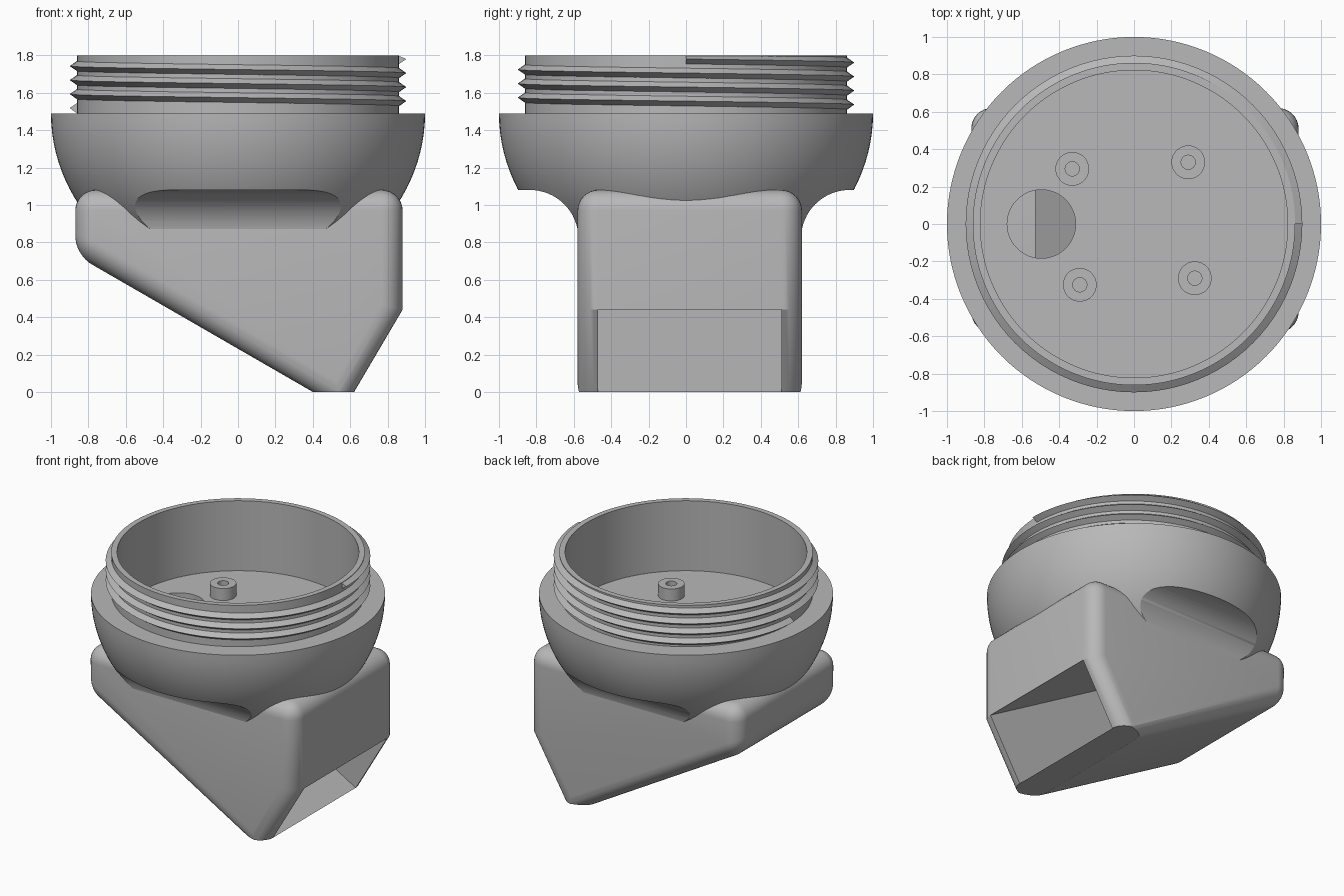
import bpy, bmesh, math
from mathutils import Vector

cube = bpy.data.objects.get("Cube")
if cube:
    bpy.data.objects.remove(cube)

grey = bpy.data.materials.new("plain grey")
grey.use_nodes = True
grey.diffuse_color = (0.48, 0.48, 0.48, 1)
grey.node_tree.nodes["Principled BSDF"].inputs["Base Color"].default_value = grey.diffuse_color


def finish(bm, name):
    bmesh.ops.recalc_face_normals(bm, faces=bm.faces)
    mesh = bpy.data.meshes.new(name)
    bm.to_mesh(mesh)
    bm.free()
    mesh.materials.append(grey)
    ob = bpy.data.objects.new(name, mesh)
    bpy.context.collection.objects.link(ob)
    return ob


def prism(points, start, end, place):
    """Extrude a closed outline; place(a, b, depth) gives each 3D point."""
    bm = bmesh.new()
    rings = [[bm.verts.new(place(a, b, d)) for a, b in points] for d in (start, end)]
    bm.faces.new(rings[0])
    bm.faces.new(rings[1][::-1])
    n = len(points)
    for i in range(n):
        j = (i + 1) % n
        bm.faces.new((rings[0][i], rings[0][j], rings[1][j], rings[1][i]))
    bmesh.ops.recalc_face_normals(bm, faces=bm.faces)
    return bm


def lathe(profile, steps, name, centre=(0, 0), closed=False):
    bm = bmesh.new()
    verts = [bm.verts.new((r, 0, z)) for r, z in profile]
    pairs = list(zip(verts, verts[1:]))
    if closed:
        pairs.append((verts[-1], verts[0]))
    edges = [bm.edges.new(p) for p in pairs]
    bmesh.ops.spin(bm, geom=verts + edges, cent=(0, 0, 0), axis=(0, 0, 1),
                   angle=math.tau, steps=steps, use_duplicate=False)
    bmesh.ops.remove_doubles(bm, verts=bm.verts, dist=1e-4)
    bmesh.ops.translate(bm, verts=bm.verts, vec=(*centre, 0))
    return finish(bm, name)


def boolean(ob, cutter, operation):
    mod = ob.modifiers.new(operation.lower(), "BOOLEAN")
    mod.object, mod.operation, mod.solver = cutter, operation, "EXACT"
    bpy.context.view_layer.objects.active = ob
    bpy.ops.object.modifier_apply(modifier=mod.name)


def smooth(ob):
    bpy.ops.object.select_all(action="DESELECT")
    ob.select_set(True)
    bpy.context.view_layer.objects.active = ob
    bpy.ops.object.shade_smooth_by_angle(angle=math.radians(28))


def side(x, z, y):
    return (x, y, z)


def end_on(y, z, x):
    return (x, y, z)


FRONT, BACK, WALL = -0.58, 0.62, 0.11
SHOULDER, TOP, FLOOR, LEDGE = 1.49, 1.8, 1.275, 1.08

# Wedge shaped base with rounded edges, cut flat underneath
outline = [(-0.87, LEDGE), (0.88, LEDGE), (0.88, 0.44), (0.565, -0.095), (-0.87, 0.733)]
bm = prism(outline, FRONT, BACK, side)
sharp = [Vector((x, 0, z)) for x, z in outline[2:4]]
rounded = []
for e in bm.edges:
    mid = (e.verts[0].co + e.verts[1].co) / 2
    mid.y = 0
    if all((mid - s).length > 0.01 for s in sharp):
        rounded.append(e)
bmesh.ops.bevel(bm, geom=rounded, offset=WALL, segments=8, profile=0.5, affect="EDGES")
bmesh.ops.bisect_plane(bm, geom=bm.verts[:] + bm.edges[:] + bm.faces[:],
                       plane_co=(0, 0, 0), plane_no=(0, 0, -1), clear_outer=True)
bmesh.ops.holes_fill(bm, edges=[e for e in bm.edges if e.is_boundary])
base = finish(bm, "wedge_base")

# Round bowl with open neck
curve = [(math.sin(a), SHOULDER - 0.93 * math.cos(a))
         for a in (math.pi / 2 * i / 28 for i in range(29))]
bowl = lathe(curve + [(0.862, SHOULDER), (0.862, TOP), (0.822, TOP),
                      (0.822, FLOOR), (0, FLOOR)], 128, "bowl_and_neck")

# Scooped hollows under the front and back of the bowl
R = 0.26
arc = [math.pi / 2 * i / 16 for i in range(17)]


def scoop(wall, s):
    return [(wall + s * (R - R * math.sin(a)), LEDGE - R + R * math.cos(a)) for a in arc[::-1]]


keep = [(FRONT + 0.005, 0.4)] + scoop(FRONT + 0.005, -1)
keep += [(-1.2, LEDGE), (-1.2, 2), (1.2, 2), (1.2, LEDGE)]
keep += scoop(BACK - 0.005, 1)[::-1] + [(BACK - 0.005, 0.4)]
mask = finish(prism(keep, -1.3, 1.3, end_on), "scoop_cutter")
boolean(bowl, mask, "INTERSECT")

# Sloping channel from the lower opening up to the round hole
channel = finish(prism([(0.707, -0.05), (0.967, 0.39), (0.88, 0.44), (-0.263, 1.1),
                        (-0.5, 1.1), (-0.7, 0.95), (-0.7, 0.762), (0.62, 0.0)],
                       FRONT + WALL, BACK - WALL, side), "channel_cutter")
hole = lathe([(0, 1.0), (0.183, 1.0), (0.183, 1.4), (0, 1.4)], 48,
             "hole_cutter", (-0.495, 0))
for part in (base, bowl):
    boolean(part, channel, "DIFFERENCE")
boolean(bowl, hole, "DIFFERENCE")
for cutter in (mask, channel, hole):
    bpy.data.objects.remove(cutter)

# Screw thread around the neck
bm = bmesh.new()
PITCH, TURNS, STEPS = 0.075, 3.5, 96
previous = None
for i in range(int(TURNS * STEPS) + 1):
    a = math.tau * i / STEPS
    z = 1.78 - PITCH * i / STEPS
    ring = [bm.verts.new((r * math.cos(a), r * math.sin(a), min(z + dz, TOP - 0.001)))
            for r, dz in ((0.855, 0.031), (0.9, 0), (0.855, -0.031))]
    if previous:
        for j in range(3):
            k = (j + 1) % 3
            bm.faces.new((previous[j], previous[k], ring[k], ring[j]))
    else:
        bm.faces.new(ring)
    previous = ring
bm.faces.new(previous[::-1])
thread = finish(bm, "screw_thread")

# Four hollow screw posts on the bowl floor
posts = [lathe([(0.038, FLOOR - 0.01), (0.09, FLOOR - 0.01), (0.09, 1.365), (0.038, 1.365)],
               32, f"screw_post_{i + 1}", spot, closed=True)
         for i, spot in enumerate([(-0.33, 0.295), (0.29, 0.33), (0.325, -0.29), (-0.29, -0.325)])]

for part in [base, bowl, thread] + posts:
    smooth(part)
